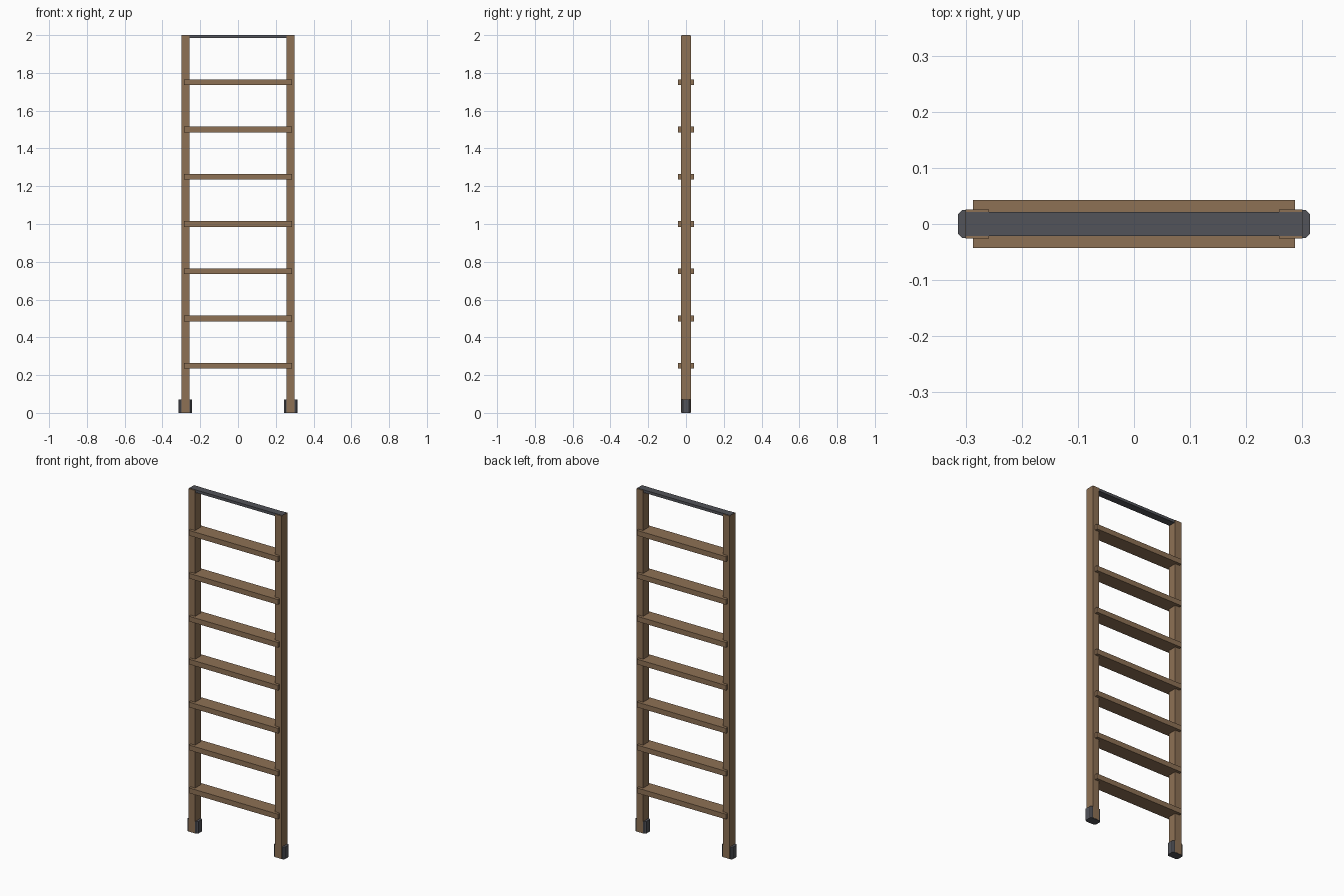
import bpy
import bmesh

if "Cube" in bpy.data.objects:
    bpy.data.objects.remove(bpy.data.objects["Cube"])


def material(name, rgb):
    m = bpy.data.materials.new(name)
    m.diffuse_color = (*rgb, 1.0)
    m.use_nodes = True
    m.node_tree.nodes["Principled BSDF"].inputs["Base Color"].default_value = m.diffuse_color
    return m


WOOD = material("brown wood", (0.27, 0.165, 0.09))
DARK = material("dark grey rubber", (0.085, 0.087, 0.1))


def box(name, lo, hi, mat, bevel=0.0):
    """Box between two corners, with optional chamfered vertical edges."""
    bm = bmesh.new()
    bmesh.ops.create_cube(bm, size=1.0)
    for v in bm.verts:
        for i in range(3):
            v.co[i] = lo[i] if v.co[i] < 0 else hi[i]
    if bevel:
        upright = [e for e in bm.edges
                   if abs(e.verts[0].co.z - e.verts[1].co.z) > 1e-4]
        bmesh.ops.bevel(bm, geom=upright, offset=bevel, segments=1,
                        affect='EDGES')
    mesh = bpy.data.meshes.new(name)
    bm.to_mesh(mesh)
    bm.free()
    mesh.materials.append(mat)
    ob = bpy.data.objects.new(name, mesh)
    bpy.context.collection.objects.link(ob)
    return ob


# Side rails with chamfered rubber feet
for side, cx in (("left", -0.279), ("right", 0.279)):
    box(f"{side}_rail", (cx - 0.021, -0.026, 0.002),
        (cx + 0.021, 0.026, 1.998), WOOD)
    box(f"{side}_foot", (cx - 0.035, -0.025, 0.0),
        (cx + 0.035, 0.025, 0.07), DARK, bevel=0.008)

# Seven flat steps
for i in range(1, 8):
    z = 0.25 * i
    box(f"step_{i}", (-0.287, -0.043, z - 0.015),
        (0.287, 0.043, z + 0.015), WOOD)

# Top cross bar
box("top_bar", (-0.299, -0.021, 1.984), (0.299, 0.021, 2.0), DARK)
